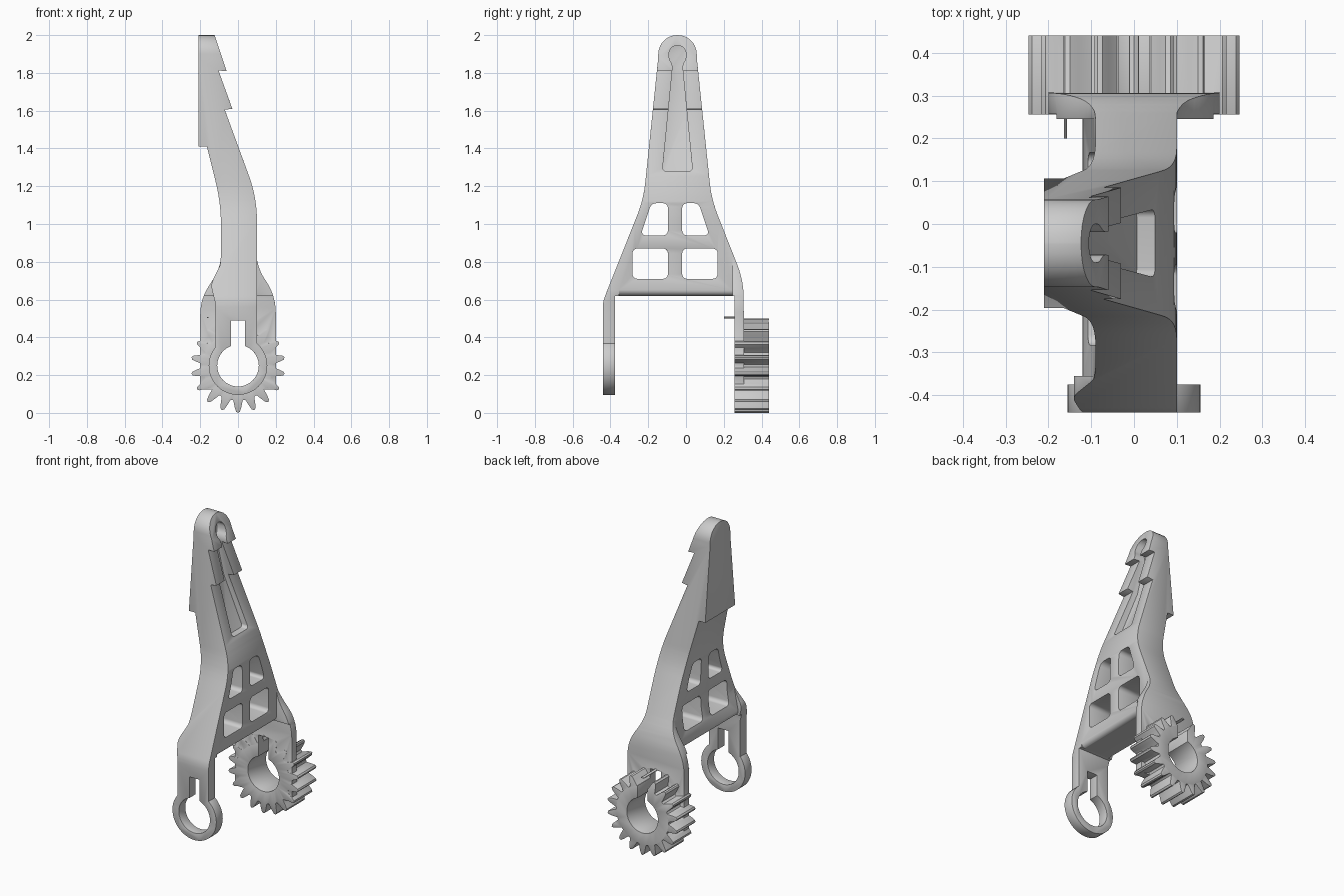
import bpy, bmesh, math
from mathutils import Vector

if "Cube" in bpy.data.objects:
    bpy.data.objects.remove(bpy.data.objects["Cube"])

grey = bpy.data.materials.new("plain grey")
grey.use_nodes = True
grey.diffuse_color = (0.6, 0.6, 0.6, 1)
grey.node_tree.nodes["Principled BSDF"].inputs["Base Color"].default_value = (0.6, 0.6, 0.6, 1)


def rounded(points, steps=7):
    """Outline from (a, b) or (a, b, tangent length) corners, with circular rounding."""
    out = []
    for i, p in enumerate(points):
        c = Vector(p[:2])
        if len(p) == 2:
            out.append(c)
            continue
        u = (Vector(points[i - 1][:2]) - c).normalized()
        v = (Vector(points[(i + 1) % len(points)][:2]) - c).normalized()
        w = math.sin(u.angle(v) / 2)
        start, end = c + u * p[2], c + v * p[2]
        for s in range(steps + 1):
            t = s / steps
            k0, k1, k2 = (1 - t) ** 2, 2 * w * t * (1 - t), t * t
            out.append((start * k0 + c * k1 + end * k2) / (k0 + k1 + k2))
    return out


def prism(name, axis, outline, low, high):
    """Extrude an outline along y (points are x, z) or along x (points are y, z)."""
    bm = bmesh.new()
    place = (lambda p: (p[0], low, p[1])) if axis == "y" else (lambda p: (low, p[0], p[1]))
    face = bm.faces.new([bm.verts.new(place(p)) for p in outline])
    new = bmesh.ops.extrude_face_region(bm, geom=[face])["geom"]
    shift = (0, high - low, 0) if axis == "y" else (high - low, 0, 0)
    bmesh.ops.translate(bm, vec=shift, verts=[g for g in new if isinstance(g, bmesh.types.BMVert)])
    bmesh.ops.recalc_face_normals(bm, faces=bm.faces)
    mesh = bpy.data.meshes.new(name)
    bm.to_mesh(mesh)
    bm.free()
    mesh.materials.append(grey)
    ob = bpy.data.objects.new(name, mesh)
    bpy.context.collection.objects.link(ob)
    return ob


def apply(ob, mod):
    bpy.ops.object.select_all(action="DESELECT")
    bpy.context.view_layer.objects.active = ob
    ob.select_set(True)
    bpy.ops.object.modifier_apply(modifier=mod.name)


def combine(ob, other, operation):
    mod = ob.modifiers.new("combine", "BOOLEAN")
    mod.operation, mod.solver, mod.object = operation, "EXACT", other
    apply(ob, mod)
    bpy.data.objects.remove(other)


def circle(a, b, r, n=48):
    return [(a + r * math.cos(2 * math.pi * i / n), b + r * math.sin(2 * math.pi * i / n)) for i in range(n)]


HUB = 0.25   # height of the pivot axis
MID = -0.058  # centre line of the window grid in y

# Lever blank: side profile with barbs at the top and a bent neck
body = prism("lever_arm", "y", rounded([
    (-0.21, 2.01), (-0.127, 2.01), (-0.06, 1.81), (-0.103, 1.812), (-0.03, 1.61), (-0.07, 1.605),
    (0.1, 1.14, 0.12), (0.1, 0.62, 0.03), (-0.125, 0.62, 0.03), (-0.09, 0.8, 0.06),
    (-0.09, 1.11, 0.12), (-0.165, 1.41), (-0.21, 1.41)]), -0.6, 0.6)

# Front fork plate
combine(body, prism("front_plate", "y", rounded([
    (-0.085, 0.85), (-0.09, 0.79, 0.03), (-0.145, 0.68, 0.03), (-0.12, 0.58), (-0.12, 0.25),
    (0.1, 0.25), (0.1, 0.85)]), -0.6, -0.355), "UNION")
combine(body, prism("front_ring", "y", circle(0, HUB, 0.155), -0.6, -0.36), "UNION")

# Rear fork plate, flared wide
combine(body, prism("rear_plate", "y", rounded([
    (-0.085, 0.9), (-0.092, 0.77, 0.07), (-0.2, 0.6, 0.08), (-0.2, 0.125),
    (0.2, 0.125), (0.2, 0.62, 0.09), (0.101, 0.77, 0.07), (0.095, 0.9)]), 0.245, 0.6), "UNION")

# Fork-shaped outline trims the blank
combine(body, prism("outline", "x", rounded([
    (-0.44, 0.05), (-0.44, 0.59, 0.03), (-0.225, 1.13, 0.09), (-0.147, 1.88), (-0.147, 2.0, 0.1),
    (0.057, 2.0, 0.1), (0.057, 1.88), (0.135, 1.13, 0.09), (0.305, 0.7, 0.09),
    (0.308, 0.05), (0.257, 0.05), (0.257, 0.62), (-0.375, 0.62), (-0.375, 0.05)]), -0.6, 0.6), "INTERSECT")

# Four windows, mirrored about the centre line
for side in (-1, 1):
    for inner, low_outer, high_outer, low, high in ((0.038, 0.225, 0.225, 0.71, 0.87),
                                                    (0.038, 0.182, 0.125, 0.94, 1.11)):
        corners = [(inner, low), (low_outer, low), (high_outer, high), (inner, high)]
        outline = rounded([(MID + side * a, b, 0.025) for a, b in corners])
        combine(body, prism("window", "x", outline, -0.5, 0.5), "DIFFERENCE")

# Keyhole groove sunk into the sloping face
groove = prism("groove", "x", rounded([
    (-0.125, 1.28, 0.02), (0.035, 1.28, 0.02), (-0.02, 1.84, 0.02), (0.0, 1.875, 0.015),
    (0.0, 1.945, 0.044), (-0.09, 1.945, 0.044), (-0.09, 1.875, 0.015), (-0.07, 1.84, 0.02)]), -0.5, 0.5)
combine(groove, prism("groove_floor", "y", [
    (-0.16, 1.97), (-0.135, 1.8), (-0.105, 1.6), (0.01, 1.27), (0.4, 1.27), (0.4, 1.97)], -0.4, 0.4), "INTERSECT")
combine(body, groove, "DIFFERENCE")

# Spur gear outside the rear plate
TEETH = 18
outline = []
for i in range(TEETH):
    turn = math.radians(90) + 2 * math.pi * i / TEETH
    for r, half in ((0.185, -0.025), (0.222, -0.017), (0.244, -0.01), (0.25, 0),
                    (0.244, 0.01), (0.222, 0.017), (0.185, 0.025)):
        a = turn + half / r
        outline.append((r * math.cos(a), HUB + r * math.sin(a)))
combine(body, prism("gear", "y", outline, 0.256, 0.44), "UNION")

# Pivot bore and key slot through both fork legs
combine(body, prism("bore", "y", circle(0, HUB, 0.11), -0.7, 0.7), "DIFFERENCE")
combine(body, prism("key_slot", "y", [
    (-0.036, HUB), (0.036, HUB), (0.036, 0.49), (-0.036, 0.49)], -0.7, 0.7), "DIFFERENCE")

# Softened edges
soft = body.modifiers.new("soft_edges", "BEVEL")
soft.width, soft.segments, soft.limit_method, soft.angle_limit = 0.008, 2, "ANGLE", math.radians(60)
apply(body, soft)

# Thin locating pin inside the rear plate
pin = prism("locating_pin", "y", circle(-0.16, 0.505, 0.004, 8), 0.2, 0.27)

for ob in (body, pin):
    bpy.ops.object.select_all(action="DESELECT")
    bpy.context.view_layer.objects.active = ob
    ob.select_set(True)
    bpy.ops.object.shade_smooth_by_angle(angle=math.radians(30))
